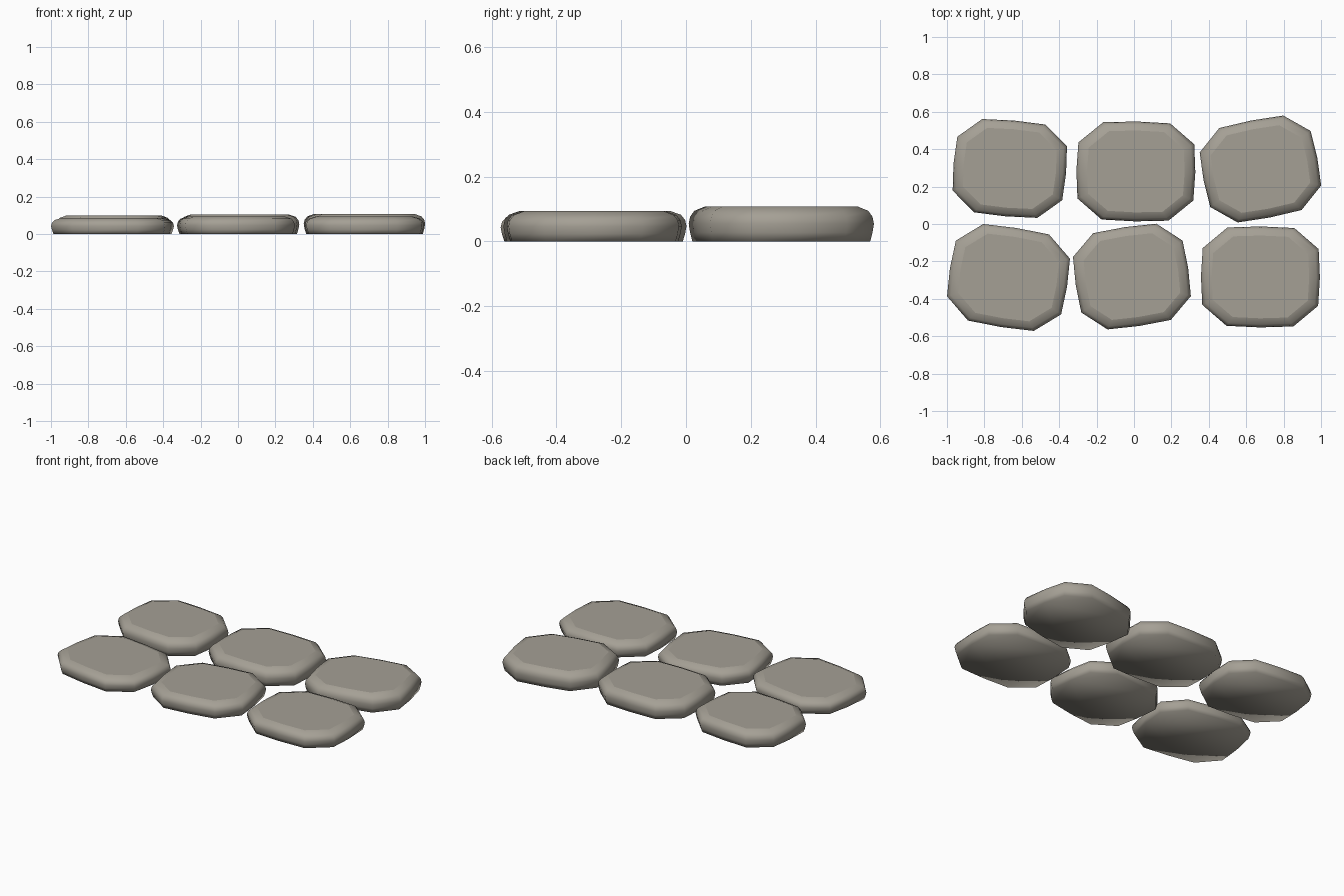
import bpy, bmesh
from math import sin, cos, radians, pi

if "Cube" in bpy.data.objects:
    bpy.data.objects.remove(bpy.data.objects["Cube"])

SIDES = 12
# (scale, height fraction) rings from the base to the flat top
PROFILE = [(0.96, 0.0), (0.985, 0.25), (1.0, 0.5), (0.985, 0.7), (0.94, 0.87), (0.82, 1.0)]

# Warm grey stone
stone = bpy.data.materials.new("warm_grey_stone")
stone.diffuse_color = (0.375, 0.35, 0.30, 1)
stone.use_nodes = True
stone.node_tree.nodes["Principled BSDF"].inputs["Base Color"].default_value = stone.diffuse_color


def paving_stone(name, x, y, half_x, half_y, height, turn):
    """Rounded-square slab with 12 sides and a softened rim."""
    t = radians(turn)
    bm = bmesh.new()
    rings = []
    for scale, level in PROFILE:
        ring = []
        for i in range(SIDES):
            c, s = cos(2 * pi * i / SIDES), sin(2 * pi * i / SIDES)
            r = scale * (c ** 4 + s ** 4) ** -0.25
            px, py = half_x * r * c, half_y * r * s
            ring.append(bm.verts.new((px * cos(t) - py * sin(t),
                                      px * sin(t) + py * cos(t), height * level)))
        rings.append(ring)
    for low, high in zip(rings, rings[1:]):
        for i in range(SIDES):
            j = (i + 1) % SIDES
            bm.faces.new((low[i], low[j], high[j], high[i])).smooth = True
    # Smooth base, flat walking surface
    bm.faces.new(rings[0][::-1]).smooth = True
    bm.faces.new(rings[-1]).smooth = False
    mesh = bpy.data.meshes.new(name)
    bm.to_mesh(mesh)
    bm.free()
    mesh.materials.append(stone)
    obj = bpy.data.objects.new(name, mesh)
    obj.location = (x, y, 0)
    bpy.context.collection.objects.link(obj)


# Back row
paving_stone("stone_back_left", -0.664, 0.297, 0.302, 0.257, 0.100, -5)
paving_stone("stone_back_middle", 0.010, 0.281, 0.318, 0.267, 0.105, -1)
paving_stone("stone_back_right", 0.676, 0.294, 0.310, 0.264, 0.108, 11)
# Front row
paving_stone("stone_front_left", -0.671, -0.286, 0.317, 0.268, 0.086, -9)
paving_stone("stone_front_middle", -0.011, -0.281, 0.304, 0.267, 0.094, 8.5)
paving_stone("stone_front_right", 0.676, -0.283, 0.318, 0.270, 0.093, -0.5)
